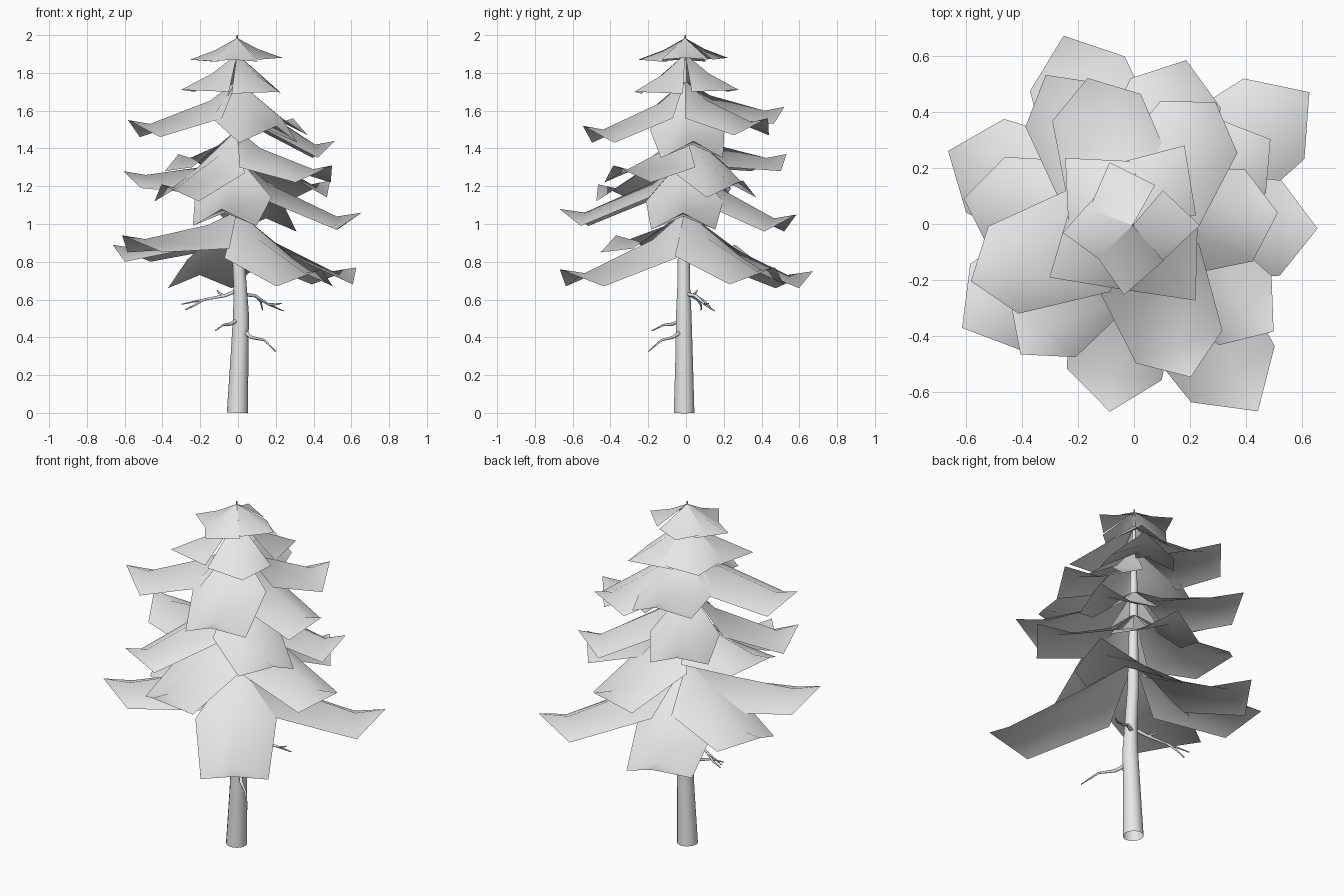
import bpy, bmesh
from math import cos, sin, radians
from mathutils import Vector

cube = bpy.data.objects.get("Cube")
if cube:
    bpy.data.objects.remove(cube, do_unlink=True)

# One plain colour for everything
grey = bpy.data.materials.new("light_grey")
grey.use_nodes = True
colour = (0.8, 0.8, 0.8, 1)
grey.diffuse_color = colour
for node in grey.node_tree.nodes:
    if node.type == 'BSDF_PRINCIPLED':
        node.inputs["Base Color"].default_value = colour


def finish(bm, name):
    mesh = bpy.data.meshes.new(name)
    for face in bm.faces:
        face.smooth = True
    bm.to_mesh(mesh)
    bm.free()
    mesh.materials.append(grey)
    obj = bpy.data.objects.new(name, mesh)
    bpy.context.collection.objects.link(obj)
    return obj


def add_tube(bm, points, radii, sides):
    """Open tapered tube swept along a path."""
    points = [Vector(p) for p in points]
    rings = []
    for i, (p, r) in enumerate(zip(points, radii)):
        ahead = points[min(i + 1, len(points) - 1)] - points[max(i - 1, 0)]
        turn = Vector((0, 0, 1)).rotation_difference(ahead)
        ring = []
        for k in range(sides):
            a = radians(360 * k / sides)
            ring.append(bm.verts.new(p + turn @ Vector((r * cos(a), r * sin(a), 0))))
        rings.append(ring)
    for low, high in zip(rings, rings[1:]):
        for k in range(sides):
            n = (k + 1) % sides
            bm.faces.new((low[k], low[n], high[n], high[k]))


def bough(name, azimuth, length, width, root_z, tip_z, kite=False):
    """Drooping tent-shaped sheet with a ridge and an upturned tip."""
    bm = bmesh.new()
    a = radians(azimuth)
    along, across = Vector((cos(a), sin(a), 0)), Vector((-sin(a), cos(a), 0))
    centre = Vector((-0.005, -0.005, 0))

    def vert(d, s, z):
        return bm.verts.new(centre + along * d * length + across * s * width + Vector((0, 0, z)))

    fall = root_z - tip_z
    root = vert(0, 0, root_z)
    tip = vert(1, 0, tip_z)
    if kite:
        rows = [(0.45, 1, root_z - 0.55 * fall, tip_z - 0.01)]
    else:
        shoulder = min(root_z - 0.2, tip_z + 0.06)
        rows = [(0.25, 1.2, root_z - 0.42 * fall - 0.02, shoulder),
                (0.8, 1, tip_z - 0.02, tip_z - 0.09)]
    strips = []
    for d, s, ridge, edge in rows:
        strips.append((vert(d, s, edge), vert(d, 0, ridge), vert(d, -s, edge)))
    for i in (0, 1):
        bm.faces.new((root, strips[0][i + 1], strips[0][i]))
        for inner, outer in zip(strips, strips[1:]):
            bm.faces.new((inner[i], inner[i + 1], outer[i + 1], outer[i]))
        bm.faces.new((strips[-1][i], strips[-1][i + 1], tip))
    bmesh.ops.recalc_face_normals(bm, faces=bm.faces)
    if sum(f.normal.z for f in bm.faces) < 0:
        bmesh.ops.reverse_faces(bm, faces=bm.faces)
    return finish(bm, name)


# Trunk, gently bent and open at the foot
bm = bmesh.new()
add_tube(bm,
         [(-.003, -.01, 0), (.008, -.01, .3), (.016, -.012, .52), (.012, -.012, .66),
          (-.003, -.012, .9), (-.005, -.008, 1.5), (-.005, -.005, 2)],
         [.056, .047, .042, .035, .031, .021, .004], 14)
finish(bm, "trunk")

# Dead twigs on the bare trunk: each a list of paths
twigs = {
    "left_forked_twig": [
        [(.01, 0, .63), (.09, .05, .62), (.16, .1, .575), (.24, .15, .54)],
        [(.09, .05, .62), (.12, .1, .59), (.13, .14, .545)],
        [(.16, .1, .575), (.2, .1, .575), (.23, .12, .58)]],
    "right_forked_twig": [
        [(0, 0, .65), (-.07, .03, .62), (-.18, .06, .6), (-.3, .1, .575)],
        [(-.18, .06, .6), (-.23, .08, .57), (-.28, .08, .545)],
        [(-.07, .03, .62), (-.1, .05, .635), (-.11, .06, .65)]],
    "right_front_twig": [[(.01, -.01, .5), (-.04, -.07, .47), (-.08, -.12, .465), (-.12, -.18, .435)]],
    "left_front_twig": [[(.02, -.01, .44), (.07, -.07, .4), (.14, -.13, .385), (.2, -.2, .325)]],
}
for name, paths in twigs.items():
    bm = bmesh.new()
    for k, path in enumerate(paths):
        thick = 0.007 if k else 0.012
        add_tube(bm, path, [thick * (1 - 0.25 * i) for i in range(len(path))], 6)
    finish(bm, name)

# Tiers of boughs: root height, half width, kite shape, (azimuth, length, tip height)
tiers = {
    "bottom": (1.07, .18, False, [(37, .79, .77), (110, .72, .75), (158, .71, .89),
                                  (211, .71, .94), (-56, .8, .76)]),
    "lower": (1.36, .17, False, [(-97, .67, 1.08), (-1, .66, 1.06), (72, .62, 1.05), (171, .61, 1.28)]),
    "middle": (1.5, .155, False, [(229, .61, 1.21), (-37, .63, 1.31), (32, .58, 1.23), (120, .62, 1.37)]),
    "upper": (1.76, .165, False, [(199, .61, 1.55), (107, .55, 1.62), (56, .53, 1.56),
                                  (5, .52, 1.44), (-69, .58, 1.52)]),
    "high": (1.9, .17, True, [(57, .34, 1.71), (-50, .35, 1.7), (212, .35, 1.71), (135, .34, 1.72)]),
    "crown": (1.985, .125, True, [(0, .24, 1.88), (-97, .25, 1.87), (186, .25, 1.87), (110, .24, 1.88)]),
}
for tier, (root_z, width, kite, boughs) in tiers.items():
    for k, (azimuth, length, tip_z) in enumerate(boughs):
        bough(f"{tier}_bough_{k + 1}", azimuth, length, width, root_z, tip_z, kite)
